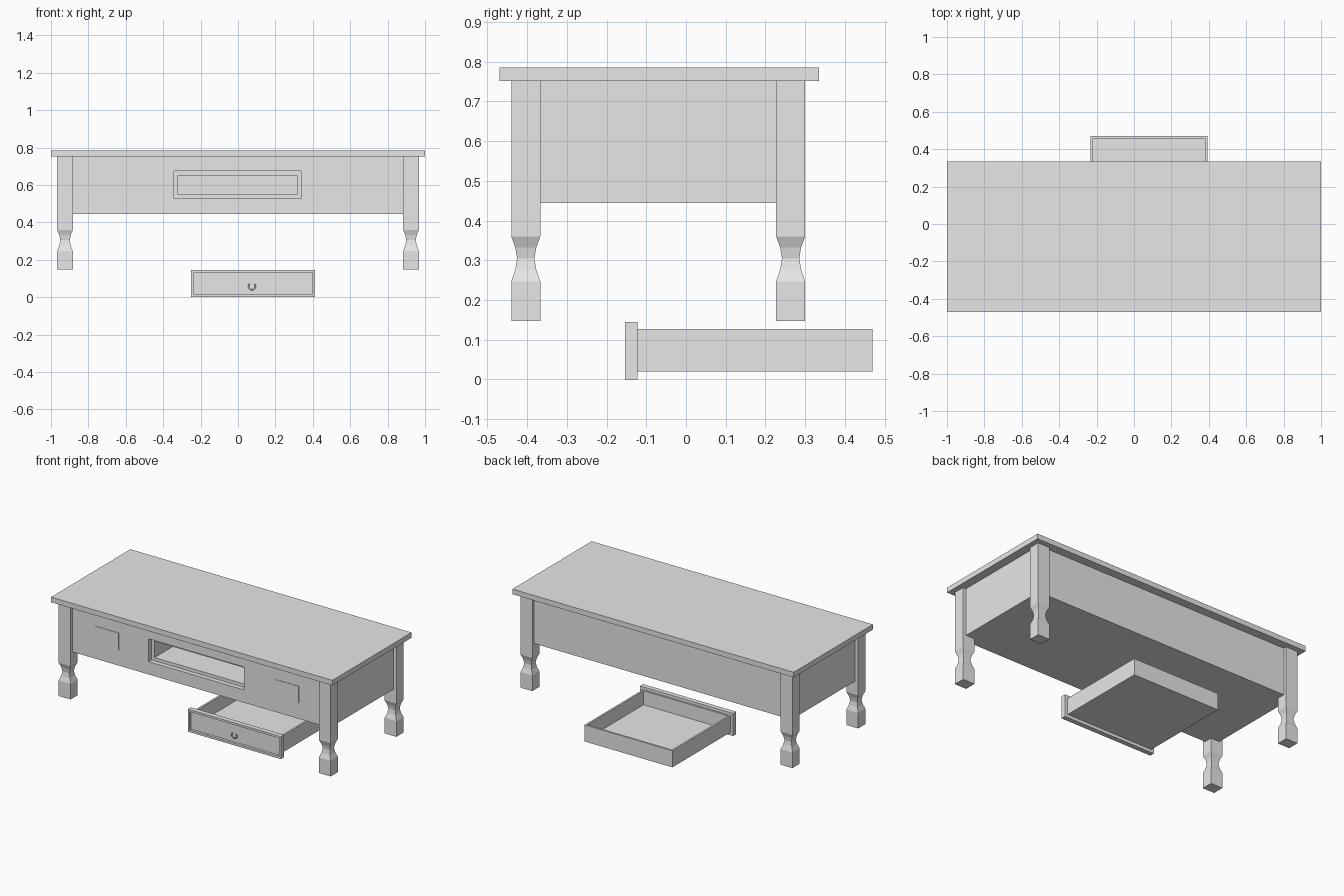
import bpy, bmesh, math
from mathutils import Vector

cube = bpy.data.objects.get("Cube")
if cube:
    bpy.data.objects.remove(cube, do_unlink=True)

grey = bpy.data.materials.new("plain_grey")
grey.use_nodes = True
colour = (0.8, 0.8, 0.8, 1)
grey.diffuse_color = colour
grey.node_tree.nodes["Principled BSDF"].inputs["Base Color"].default_value = colour


def finish(name, bm):
    """Turn a bmesh into a named, coloured object."""
    bmesh.ops.recalc_face_normals(bm, faces=bm.faces)
    mesh = bpy.data.meshes.new(name)
    bm.to_mesh(mesh)
    bm.free()
    mesh.materials.append(grey)
    obj = bpy.data.objects.new(name, mesh)
    bpy.context.scene.collection.objects.link(obj)
    return obj


def box(name, low, high, hollow=None, rim=0, depth=0):
    """Box between two corners; the side facing 'hollow' can be sunk within a rim."""
    low, high = Vector(low), Vector(high)
    bm = bmesh.new()
    bmesh.ops.create_cube(bm, size=1)
    for v in bm.verts:
        v.co = (low + high) / 2 + v.co * (high - low)
    if hollow:
        bm.normal_update()
        way = Vector(hollow)
        face = max(bm.faces, key=lambda f: f.normal.dot(way))
        bmesh.ops.inset_region(bm, faces=[face], thickness=rim)
        # extra ring so that the sunk walls stay straight
        bmesh.ops.inset_region(bm, faces=[face], thickness=0.0005)
        bmesh.ops.translate(bm, verts=face.verts, vec=-way * depth)
    return finish(name, bm)


def leg(name, x, y):
    """Square leg with a turned-in neck near the foot."""
    profile = [(0.147, 1), (0.247, 1), (0.277, 0.72), (0.305, 0.6),
               (0.332, 0.72), (0.36, 1), (0.752, 1)]
    bm = bmesh.new()
    rings = []
    for z, s in profile:
        rings.append([bm.verts.new((x + i * 0.042 * s, y + j * 0.0365 * s, z))
                      for i, j in ((-1, -1), (1, -1), (1, 1), (-1, 1))])
    for a, b in zip(rings, rings[1:]):
        for k in range(4):
            n = (k + 1) % 4
            bm.faces.new((a[k], a[n], b[n], b[k]))
    bm.faces.new(rings[0])
    bm.faces.new(rings[-1])
    return finish(name, bm)


# Table top and legs
box("table_top", (-1, -0.47, 0.752), (1, 0.335, 0.785))
for side, x in (("left", 0.925), ("right", -0.925)):
    for end, y in (("front", -0.4035), ("back", 0.2635)):
        leg(f"{end}_{side}_leg", x, y)

# Body with a stepped drawer opening
body = box("table_body", (-0.945, -0.42, 0.445), (0.945, 0.28, 0.752))
cutters = [box("opening_step_cutter", (-0.342, -0.5, 0.527), (0.337, -0.39, 0.674)),
           box("opening_cutter", (-0.32, -0.5, 0.548), (0.315, 0.22, 0.652))]
for cutter in cutters:
    cutter.hide_render = True
    cut = body.modifiers.new(cutter.name, "BOOLEAN")
    cut.operation = "DIFFERENCE"
    cut.solver = "EXACT"
    cut.object = cutter
    bpy.context.view_layer.objects.active = body
    bpy.ops.object.modifier_apply(modifier=cut.name)
for cutter in cutters:
    bpy.data.objects.remove(cutter, do_unlink=True)

# Small plates on the front, either side of the opening
for side, x in (("left", 0.645), ("right", -0.635)):
    box(f"{side}_front_plate", (x - 0.083, -0.423, 0.548), (x + 0.083, -0.419, 0.655))

# Drawer lying beneath the table
box("drawer_tray", (-0.232, -0.123, 0.02), (0.392, 0.47, 0.127), (0, 0, 1), 0.017, 0.09)
box("drawer_front", (-0.25, -0.153, 0), (0.412, -0.122, 0.145), (0, -1, 0), 0.019, 0.015)

# Drop handle: an open ring inside the sunk panel
curve = bpy.data.curves.new("drawer_handle", "CURVE")
curve.dimensions = "3D"
curve.bevel_depth = 0.004
curve.bevel_resolution = 1
curve.use_fill_caps = True
spline = curve.splines.new("POLY")
steps = 14
spline.points.add(steps)
for i, p in enumerate(spline.points):
    a = math.radians(135 + 270 * i / steps)
    p.co = (0.075 + 0.018 * math.cos(a), -0.144, 0.058 + 0.018 * math.sin(a), 1)
curve.materials.append(grey)
handle = bpy.data.objects.new("drawer_handle", curve)
bpy.context.scene.collection.objects.link(handle)
